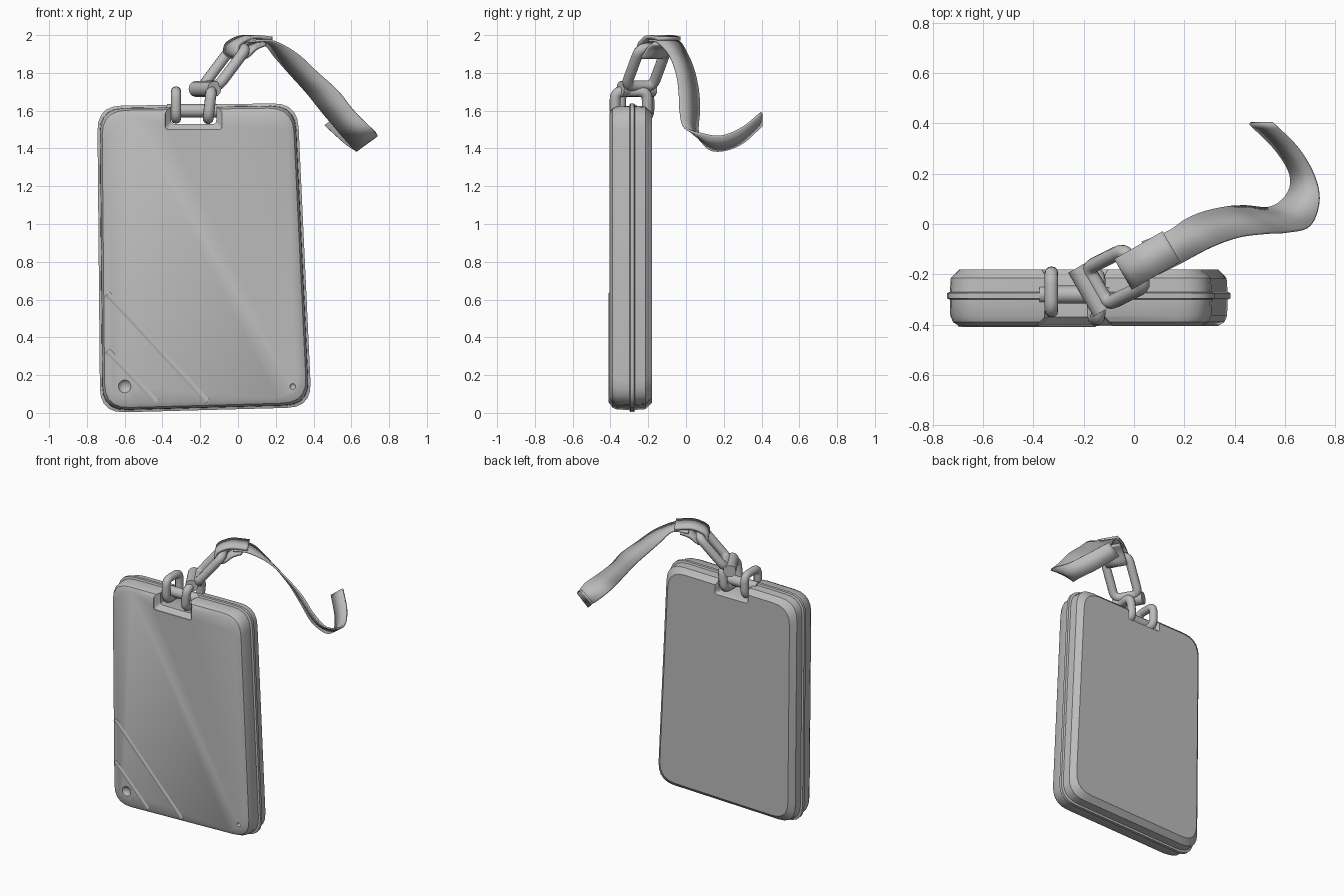
import bpy, bmesh, math
from mathutils import Vector

cube = bpy.data.objects.get("Cube")
if cube:
    bpy.data.objects.remove(cube)

grey = bpy.data.materials.new("plain grey")
grey.use_nodes = True
COLOUR = (0.5, 0.5, 0.5, 1)
grey.diffuse_color = COLOUR
grey.node_tree.nodes["Principled BSDF"].inputs["Base Color"].default_value = COLOUR


def rounded(corners, radius, steps=5):
    """Closed path through the corners, each one rounded off."""
    pts = [Vector(c) for c in corners]
    path = []
    for i, p in enumerate(pts):
        a = p + (pts[i - 1] - p).normalized() * radius
        b = p + (pts[(i + 1) % len(pts)] - p).normalized() * radius
        for k in range(steps + 1):
            t = k / steps
            path.append(a * (1 - t) ** 2 + p * 2 * t * (1 - t) + b * t * t)
    return path


def finish(obj, angle=35):
    bpy.ops.object.select_all(action="DESELECT")
    obj.select_set(True)
    bpy.context.view_layer.objects.active = obj
    if obj.type == "CURVE":
        bpy.ops.object.convert(target="MESH")
        obj = bpy.context.object
    obj.data.materials.clear()
    obj.data.materials.append(grey)
    bpy.ops.object.shade_smooth_by_angle(angle=math.radians(angle))
    return obj


def mesh_object(name, bm):
    bmesh.ops.recalc_face_normals(bm, faces=bm.faces)
    mesh = bpy.data.meshes.new(name)
    bm.to_mesh(mesh)
    bm.free()
    obj = bpy.data.objects.new(name, mesh)
    bpy.context.collection.objects.link(obj)
    return obj


def loft(name, rings):
    """Closed solid through a stack of matching rings."""
    bm = bmesh.new()
    rows = [[bm.verts.new(p) for p in ring] for ring in rings]
    for low, high in zip(rows, rows[1:]):
        for i in range(len(low)):
            bm.faces.new((low[i - 1], low[i], high[i], high[i - 1]))
    bm.faces.new(rows[0])
    bm.faces.new(rows[-1])
    return mesh_object(name, bm)


def tube(name, path, radius, cyclic=True):
    curve = bpy.data.curves.new(name, "CURVE")
    curve.dimensions = "3D"
    curve.bevel_depth = radius
    curve.bevel_resolution = 4
    curve.use_fill_caps = True
    spline = curve.splines.new("POLY")
    spline.points.add(len(path) - 1)
    for point, co in zip(spline.points, path):
        point.co = (*co, 1)
    spline.use_cyclic_u = cyclic
    obj = bpy.data.objects.new(name, curve)
    bpy.context.collection.objects.link(obj)
    return finish(obj)


def smooth_rail(points, steps=6):
    """Interpolating spline through the points."""
    p = [Vector(q) for q in points]
    p = [p[0] * 2 - p[1]] + p + [p[-1] * 2 - p[-2]]
    out = []
    for a, b, c, d in zip(p, p[1:], p[2:], p[3:]):
        for k in range(steps):
            t = k / steps
            out.append(b + (c - a) * t / 2 + (a * 2 - b * 5 + c * 4 - d) * t * t / 2
                       + (b * 3 - a - c * 3 + d) * t ** 3 / 2)
    return out + [p[-2]]


def ribbon(name, rail_a, rail_b, thickness):
    bm = bmesh.new()
    rows = [(bm.verts.new(a), bm.verts.new(b))
            for a, b in zip(smooth_rail(rail_a), smooth_rail(rail_b))]
    for (a, b), (c, d) in zip(rows, rows[1:]):
        bm.faces.new((a, b, d, c))
    obj = mesh_object(name, bm)
    solid = obj.modifiers.new("thickness", "SOLIDIFY")
    solid.thickness = thickness
    solid.offset = 0
    return finish(obj)


def cut(obj, cutter):
    mod = obj.modifiers.new("cut", "BOOLEAN")
    mod.operation = "DIFFERENCE"
    mod.solver = "EXACT"
    mod.object = cutter
    finish(obj)
    bpy.ops.object.modifier_apply(modifier=mod.name)
    bpy.data.objects.remove(cutter)


# Case: slightly skewed rounded slab with a seam ridge
def case_ring(y, d):
    corners = [(-0.745 + d, y, 1.625 - d), (0.315 - d, y, 1.64 - d),
               (0.39 - d, y, 0.03 + d), (-0.73 + d, y, d)]
    return rounded(corners, 0.13)


case_profile = [(-0.405, 0.05), (-0.39, 0.025), (-0.365, 0.014), (-0.3, 0.012), (-0.295, 0),
                (-0.275, 0), (-0.27, 0.012), (-0.215, 0.016), (-0.18, 0.05)]
case = loft("case", [case_ring(y, d) for y, d in case_profile])

# Notch at the top edge, flared towards both faces
def notch_ring(y, d):
    corners = [(-0.355 - d, y, 1.8), (-0.115 + d, y, 1.8),
               (-0.115 + d, y, 1.53 - d), (-0.355 - d, y, 1.53 - d)]
    return rounded(corners, 0.02)


cut(case, loft("notch_cutter", [notch_ring(y, d) for y, d in
                                [(-0.45, 0.035), (-0.4, 0.03), (-0.37, 0), (-0.2, 0), (-0.15, 0.03)]]))

# Dimples in the lower front corners
for x, z, r in [(-0.6, 0.14, 0.04), (0.29, 0.14, 0.018)]:
    bm = bmesh.new()
    bmesh.ops.create_uvsphere(bm, u_segments=16, v_segments=8, radius=r)
    bmesh.ops.translate(bm, verts=bm.verts, vec=(x, -0.405 - r / 2, z))
    cut(case, mesh_object("dimple_cutter", bm))
finish(case)

# Shallow diagonal ribs across the lower front corner
for name, start, end in [("upper_rib", (-0.69, 0.63), (-0.16, 0.06)),
                         ("lower_rib", (-0.69, 0.33), (-0.43, 0.06))]:
    a, b = Vector((start[0], 0, start[1])), Vector((end[0], 0, end[1]))
    side = (b - a).cross(Vector((0, 1, 0))).normalized()
    rings = []
    for y, w in [(-0.403, 0.018), (-0.41, 0.006)]:
        lift = Vector((0, y, 0))
        rings.append([a + side * w + lift, b + side * w + lift,
                      b - side * w + lift, a - side * w + lift])
    finish(loft(name, rings))

# Pin across the notch and the two rings hung on it
tube("notch_pin", [(-0.375, -0.28, 1.6), (-0.1, -0.28, 1.6)], 0.035, cyclic=False)


def ring(name, centre, u, v, radius):
    c = Vector(centre)
    corners = [c - u - v, c + u - v, c + u + v, c - u + v]
    return tube(name, rounded(corners, 0.045), radius)


ring("right_ring", (-0.328, -0.27, 1.63), Vector((0, 0.075, 0)), Vector((0, 0, 0.072)), 0.027)
ring("left_ring", (-0.15, -0.29, 1.63), Vector((0, 0.085, 0)), Vector((0.008, 0, 0.072)), 0.029)

# Slanted link with the swivel barrel at its lower end
across = Vector((0.5, -0.87, 0))
along = Vector((0.87, 0.5, 0))
ring("slanted_link", (-0.07, -0.21, 1.83), across * 0.082, Vector((0.075, 0.037, 0.1)), 0.029)
barrel = Vector((-0.175, -0.26, 1.715))
tube("swivel_barrel", [barrel + across * s for s in (-0.1, 0.1)], 0.042, cyclic=False)

# Folded strap sleeve around the upper bar of the link
bar = Vector((0, -0.175, 0))
fold = [(0.13, 1.953), (0.07, 1.93), (0.01, 1.885), (-0.035, 1.9), (-0.035, 1.945),
        (0.01, 1.975), (0.07, 1.99), (0.17, 1.982)]
middle = [bar + along * s + Vector((0, 0, z)) for s, z in fold]
ribbon("strap_sleeve", [p - across * 0.07 for p in middle],
       [p + across * 0.07 for p in middle], 0.02)

# Strap arching over, falling and curling up at the end
back_edge = [(0.03, -0.07, 1.96), (0.13, -0.03, 1.96), (0.2, 0.015, 1.88), (0.27, 0.045, 1.8),
             (0.36, 0.065, 1.7), (0.44, 0.07, 1.6), (0.54, 0.065, 1.48), (0.61, 0.12, 1.4),
             (0.62, 0.2, 1.39), (0.56, 0.3, 1.43), (0.46, 0.4, 1.52)]
front_edge = [(0.1, -0.2, 1.97), (0.19, -0.155, 1.965), (0.31, -0.09, 1.9), (0.42, -0.05, 1.8),
              (0.53, -0.035, 1.7), (0.61, -0.03, 1.6), (0.7, -0.005, 1.51), (0.735, 0.09, 1.475),
              (0.715, 0.19, 1.465), (0.65, 0.3, 1.51), (0.55, 0.4, 1.59)]
ribbon("strap", back_edge, front_edge, 0.012)
